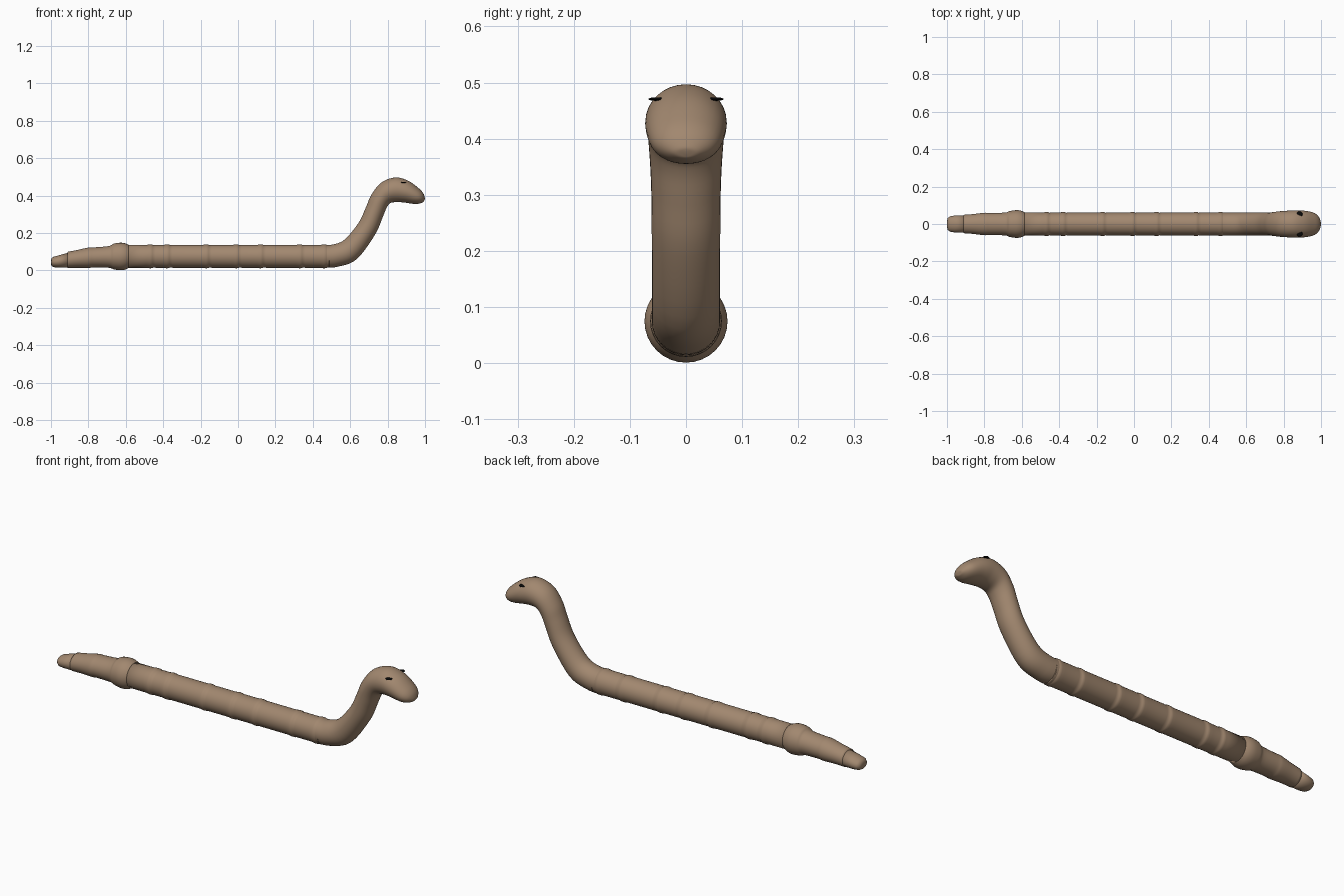
import bpy, bmesh, math
from mathutils import Vector
from mathutils.bvhtree import BVHTree

SIDES = 32

default_cube = bpy.data.objects.get("Cube")
if default_cube:
    bpy.data.objects.remove(default_cube, do_unlink=True)


def make_material(name, colour):
    material = bpy.data.materials.new(name)
    material.use_nodes = True
    material.diffuse_color = colour
    shader = material.node_tree.nodes["Principled BSDF"]
    shader.inputs["Base Color"].default_value = colour
    shader.inputs["Roughness"].default_value = 0.8
    return material


brown = make_material("earthy brown", (0.36, 0.245, 0.16, 1))
black = make_material("eye black", (0.003, 0.003, 0.003, 1))


def finish(bm, name, material):
    bmesh.ops.recalc_face_normals(bm, faces=bm.faces)
    mesh = bpy.data.meshes.new(name)
    bm.to_mesh(mesh)
    mesh.materials.append(material)
    obj = bpy.data.objects.new(name, mesh)
    bpy.context.collection.objects.link(obj)
    for polygon in mesh.polygons:
        polygon.use_smooth = True
    return obj


def catmull(a, b, c, d, t):
    """Smooth step between b and c, applied to whole stations."""
    return [0.5 * (2 * q + (r - p) * t + (2 * p - 5 * q + 4 * r - s) * t * t
                   + (3 * q - p - 3 * r + s) * t ** 3)
            for p, q, r, s in zip(a, b, c, d)]


def smooth_stations(stations, steps):
    padded = [stations[0]] + stations + [stations[-1]]
    result = []
    for i in range(len(stations) - 1):
        result += [catmull(*padded[i:i + 4], k / steps) for k in range(steps)]
    return result + [stations[-1]]


def loft(stations):
    """Skin elliptical rings, each given by its top, bottom and half width."""
    bm = bmesh.new()
    rings = []
    for ux, uz, lx, lz, width in stations:
        top, bottom = Vector((ux, 0, uz)), Vector((lx, 0, lz))
        centre, half = (top + bottom) / 2, (top - bottom) / 2
        ring = []
        for k in range(SIDES):
            angle = math.tau * k / SIDES
            side = Vector((0, width * math.sin(angle), 0))
            ring.append(bm.verts.new(centre + half * math.cos(angle) + side))
        rings.append(ring)
    for first, second in zip(rings, rings[1:]):
        for k in range(SIDES):
            n = (k + 1) % SIDES
            bm.faces.new((first[k], first[n], second[n], second[k]))
    bm.faces.new(rings[0])
    bm.faces.new(rings[-1])
    return bm


def upright(rows):
    return [(x, top, x, bottom, width) for x, top, bottom, width in rows]


# Rounded tail tip: x, top, bottom, half width
tail_tip = upright([
    (-1, .055, .033, .015), (-.996, .066, .023, .031), (-.985, .073, .017, .041),
    (-.96, .08, .015, .045), (-.905, .095, .014, .047)])
finish(loft(tail_tip), "tail_tip", brown)

# Tapering tail with the swollen collar
tail = upright([
    (-.912, .099, .012, .049), (-.86, .109, .014, .053), (-.8, .122, .013, .06),
    (-.77, .123, .016, .059), (-.69, .13, .014, .061), (-.665, .143, .006, .069),
    (-.63, .148, .001, .074), (-.605, .145, .004, .071), (-.585, .137, .013, .062)])
finish(loft(smooth_stations(tail, 4)), "tail_and_collar", brown)

# Straight segmented body: a slight swelling at each joint
joints = (-.46, -.37, -.16, 0, .13, .34, .47)
body = [(-.59, .136, -.59, .014, .061)]
for joint in joints:
    for offset, swell in ((-.03, 0), (-.012, .003), (.002, .002), (.006, -.001), (.02, 0)):
        x, r = joint + offset, .061 + swell
        body.append((x, .075 + r, x, .075 - r, r))
finish(loft(body), "segmented_body", brown)

# Raised neck and drooping head
neck = [
    (.46, .136, .46, .014, .061), (.51, .139, .535, .02, .061),
    (.57, .165, .635, .06, .061), (.645, .255, .732, .19, .061),
    (.685, .34, .772, .28, .062), (.714, .406, .795, .335, .065),
    (.767, .47, .815, .36, .069), (.842, .497, .85, .365, .072),
    (.91, .479, .888, .363, .072), (.965, .44, .935, .356, .064),
    (.99, .413, .965, .356, .049), (.999, .388, .988, .364, .024),
    (.998, .378, .994, .37, .005)]
head_mesh = loft(smooth_stations(neck, 5))
surface = BVHTree.FromBMesh(head_mesh)
finish(head_mesh, "neck_and_head", brown)

# Flat round eyes resting on the head surface
for side, name in ((1, "left_eye"), (-1, "right_eye")):
    start = Vector((.885, 0, .425))
    hit, normal, index, distance = surface.ray_cast(start, Vector((0, side * .74, .66)))
    if normal.dot(hit - start) < 0:
        normal = -normal
    bm = bmesh.new()
    bmesh.ops.create_uvsphere(bm, u_segments=16, v_segments=8, radius=.016)
    eye = finish(bm, name, black)
    eye.scale.z = .2
    eye.location = hit
    eye.rotation_euler = normal.to_track_quat("Z", "Y").to_euler()
